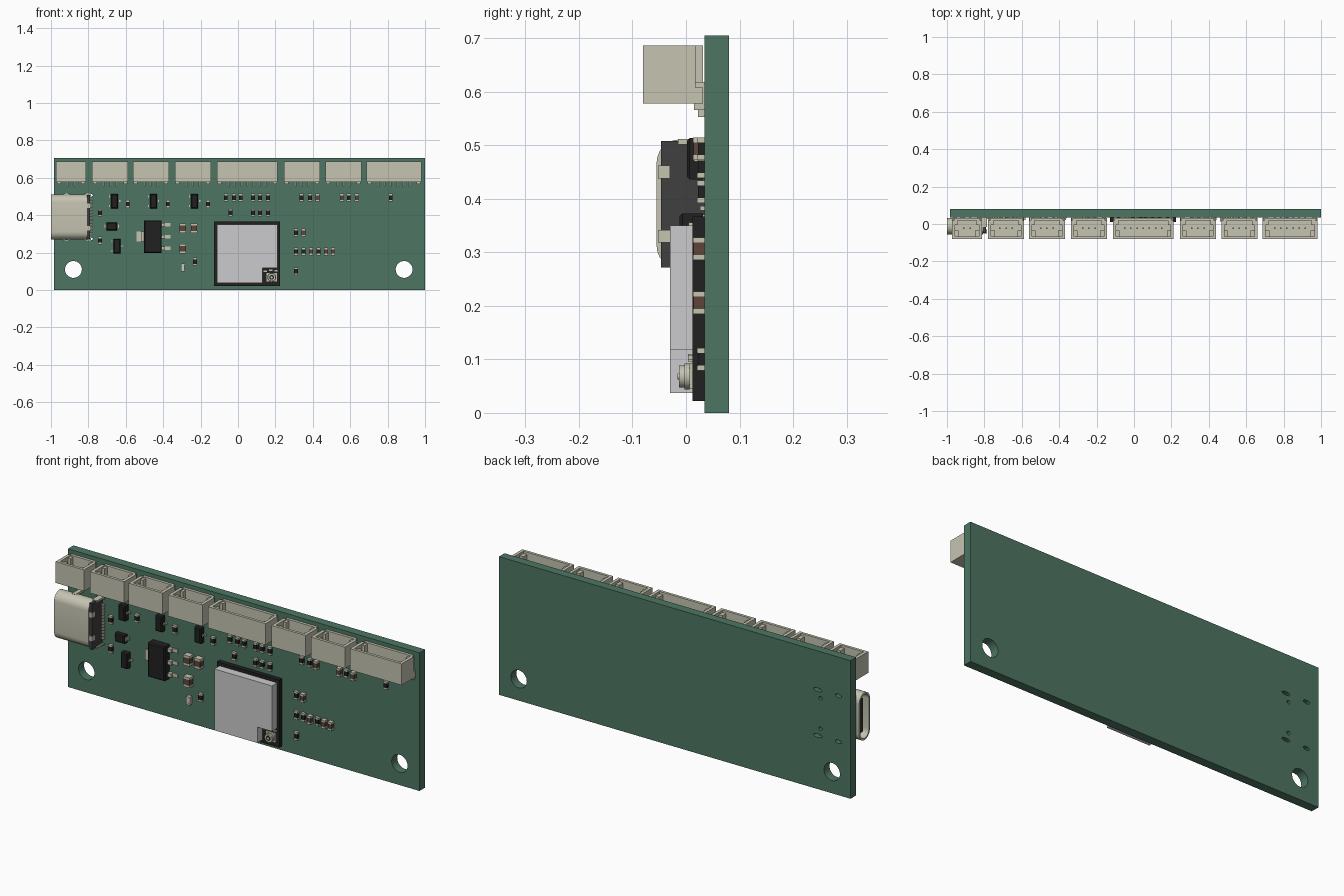
import bpy, bmesh
from math import radians, cos, sin, pi
from mathutils import Matrix, Vector

cube = bpy.data.objects.get("Cube")
if cube:
    bpy.data.objects.remove(cube, do_unlink=True)


def material(name, rgb):
    m = bpy.data.materials.new(name)
    m.use_nodes = True
    m.diffuse_color = (*rgb, 1)
    m.node_tree.nodes["Principled BSDF"].inputs["Base Color"].default_value = (*rgb, 1)
    return m


MATS = {
    "green": material("board green", (0.075, 0.18, 0.125)),
    "beige": material("warm beige", (0.56, 0.55, 0.44)),
    "black": material("chip black", (0.015, 0.015, 0.015)),
    "dark": material("dark grey plastic", (0.05, 0.05, 0.05)),
    "silver": material("shield silver", (0.6, 0.6, 0.61)),
    "brown": material("ceramic brown", (0.11, 0.06, 0.042)),
}
KEYS = list(MATS)
FACE = 0.035    # board front face


def finish(name, bm, smooth=False):
    bmesh.ops.recalc_face_normals(bm, faces=bm.faces)
    mesh = bpy.data.meshes.new(name)
    bm.to_mesh(mesh)
    bm.free()
    for m in MATS.values():
        mesh.materials.append(m)
    if smooth:
        mesh.shade_smooth()
        mesh.set_sharp_from_angle(angle=radians(35))
    ob = bpy.data.objects.new(name, mesh)
    bpy.context.collection.objects.link(ob)
    return ob


def paint(verts, key):
    for f in {f for v in verts for f in v.link_faces}:
        f.material_index = KEYS.index(key)


def add_box(bm, key, x0, x1, y0, y1, z0, z1):
    mid = Vector((x0 + x1, y0 + y1, z0 + z1)) / 2
    size = Vector((x1 - x0, y1 - y0, z1 - z0))
    mat = Matrix.Translation(mid) @ Matrix.Diagonal((*size, 1))
    paint(bmesh.ops.create_cube(bm, size=1, matrix=mat)["verts"], key)


def add_disc(bm, key, x, z, rx, rz, y0, y1, sides=32):
    mat = (Matrix.Translation((x, (y0 + y1) / 2, z)) @ Matrix.Diagonal((rx, 1, rz, 1))
           @ Matrix.Rotation(pi / 2, 4, 'X'))
    paint(bmesh.ops.create_cone(bm, cap_ends=True, segments=sides, radius1=1, radius2=1,
                                depth=y1 - y0, matrix=mat)["verts"], key)


def add_prism(bm, key, points, move):
    face = bm.faces.new([bm.verts.new(p) for p in points])
    new = bmesh.ops.extrude_face_region(bm, geom=[face])["geom"]
    verts = [g for g in new if isinstance(g, bmesh.types.BMVert)]
    bmesh.ops.translate(bm, verts=verts, vec=move)
    paint(verts + list(face.verts), key)


# Board with mounting holes and socket slots
USB_Z = 0.39
bm = bmesh.new()
add_box(bm, "green", -0.985, 1, FACE, 0.08, 0, 0.705)
board = finish("circuit_board", bm)
bm = bmesh.new()
for x in (-0.88, 0.888):
    add_disc(bm, "green", x, 0.11, 0.045, 0.045, 0, 0.12)
for side in (-1, 1):
    add_disc(bm, "green", -0.80, USB_Z + side * 0.117, 0.024, 0.009, 0, 0.12, 20)
    add_disc(bm, "green", -0.917, USB_Z + side * 0.117, 0.018, 0.009, 0, 0.12, 20)
    add_disc(bm, "green", -0.815, USB_Z + side * 0.078, 0.009, 0.009, 0, 0.12, 16)
cutter = finish("hole_cutter", bm)
cutter.hide_render = True
mod = board.modifiers.new("holes", 'BOOLEAN')
mod.operation = 'DIFFERENCE'
mod.solver = 'EXACT'
mod.object = cutter
bpy.context.view_layer.objects.active = board
bpy.ops.object.modifier_apply(modifier=mod.name)
bpy.data.objects.remove(cutter, do_unlink=True)
board.data.shade_smooth()
board.data.set_sharp_from_angle(angle=radians(35))


# Row of open-topped wire connectors
def connector(name, x0, x1, pins):
    bm = bmesh.new()
    bot, top, front = 0.578, 0.687, -0.08
    mid = (x0 + x1) / 2
    add_box(bm, "beige", x0, x1, front, FACE - 0.003, bot, bot + 0.03)
    add_box(bm, "beige", x0, x1, front, front + 0.014, bot + 0.03, top)
    add_box(bm, "beige", x0 + 0.01, x1 - 0.01, 0.018, FACE - 0.003, bot + 0.03, top)
    for s, edge in ((1, x0), (-1, x1)):
        def span(a, b):
            return sorted((edge + s * a, edge + s * b))
        add_box(bm, "beige", *span(0, 0.016), front + 0.014, 0.018, bot + 0.03, top)
        # inner keying ribs and solder tabs
        add_box(bm, "beige", *span(0.016, 0.036), front + 0.014, -0.035, bot + 0.03, top - 0.012)
        add_box(bm, "beige", *span(0.016, 0.03), -0.005, 0.018, bot + 0.03, top - 0.006)
        add_box(bm, "beige", *span(0.004, 0.026), 0.015, FACE, bot - 0.012, bot + 0.04)
    for i in range(pins):
        x = mid + (i - (pins - 1) / 2) * 0.033
        add_box(bm, "beige", x - 0.004, x + 0.004, 0.022, FACE, 0.553, bot)
        add_box(bm, "beige", x - 0.004, x + 0.004, -0.028, -0.02, bot + 0.03, 0.66)
    finish(name, bm)


STARTS = [(-0.973, 2), (-0.78, 3), (-0.562, 3), (-0.338, 3),
          (-0.113, 7), (0.245, 3), (0.467, 3), (0.688, 6)]
for n, (x, pins) in enumerate(STARTS):
    connector(f"wire_connector_{n + 1}", x, x + 0.16 + (pins - 2) * 0.033, pins)


# Charging socket: rounded hollow shell, plastic core and tongue
def stadium(x, r, half):
    pts = []
    for i in range(26):
        a = pi * (i if i < 13 else i - 1) / 12
        off = half if i < 13 else -half
        pts.append((x, -0.0115 + r * cos(a), USB_Z + off + r * sin(a)))
    return pts


bm = bmesh.new()
R, HALF = 0.0435, 0.0775
loops = [[bm.verts.new(p) for p in stadium(x, r, HALF)]
         for x, r in ((-0.806, R), (-1.0, R), (-1.0, R - 0.009), (-0.806, R - 0.009))]
for k in range(4):
    a, b = loops[k], loops[(k + 1) % 4]
    for i in range(26):
        j = (i + 1) % 26
        bm.faces.new((a[i], a[j], b[j], b[i]))
paint([v for l in loops for v in l], "beige")
finish("socket_shell", bm, True)

bm = bmesh.new()
add_prism(bm, "dark", stadium(-0.86, R - 0.009, HALF), (0.055, 0, 0))
add_box(bm, "dark", -0.806, -0.79, -0.047, FACE, USB_Z - 0.118, USB_Z + 0.118)
add_box(bm, "dark", -0.985, -0.86, -0.02, -0.003, USB_Z - 0.085, USB_Z + 0.085)
finish("socket_core", bm)

bm = bmesh.new()
for s in (-1, 1):
    z = USB_Z + s * 0.117
    for x, w in ((-0.80, 0.015), (-0.917, 0.011)):
        add_box(bm, "beige", x - w, x + w, -0.015, 0.062, z - 0.005, z + 0.005)
    z = USB_Z + s * 0.06
    add_box(bm, "beige", -0.81, -0.787, -0.052, -0.03, z - 0.012, z + 0.012)
for i in range(12):
    z = USB_Z + (i - 5.5) * 0.0155
    add_box(bm, "beige", -0.792, -0.776, 0.026, FACE, z - 0.004, z + 0.004)
finish("socket_legs", bm)

# Radio module: carrier, notched shield and antenna jack
bm = bmesh.new()
add_box(bm, "black", -0.127, 0.225, 0.012, FACE, 0.022, 0.367)
finish("module_carrier", bm)
bm = bmesh.new()
outline = [(-0.113, 0.037), (0.13, 0.037), (0.13, 0.118), (0.212, 0.118), (0.212, 0.35), (-0.113, 0.35)]
add_prism(bm, "silver", [(x, -0.03, z) for x, z in outline], (0, 0.042, 0))
finish("module_shield", bm)
bm = bmesh.new()
add_box(bm, "beige", 0.152, 0.208, 0.007, 0.012, 0.045, 0.092)
add_disc(bm, "beige", 0.18, 0.068, 0.024, 0.024, -0.003, 0.007)
add_disc(bm, "beige", 0.18, 0.068, 0.021, 0.021, -0.013, -0.003)
add_disc(bm, "black", 0.18, 0.068, 0.013, 0.013, -0.0135, -0.012)
add_disc(bm, "beige", 0.18, 0.068, 0.006, 0.006, -0.016, -0.012, 12)
for x, z in ((0.145, 0.1), (0.175, 0.106), (0.203, 0.104)):
    add_box(bm, "beige", x - 0.009, x + 0.009, 0.004, 0.012, z - 0.004, z + 0.004)
finish("antenna_jack", bm, True)


# Chamfered black chip bodies with metal legs
def chip(name, x, z, w, h, y, legs):
    bm = bmesh.new()
    add_box(bm, "black", x - w / 2, x + w / 2, y, FACE - 0.003, z - h / 2, z + h / 2)
    edges = [e for e in bm.edges if all(v.co.y < y + 0.001 for v in e.verts)]
    bmesh.ops.bevel(bm, geom=edges, offset=0.005, segments=1, affect='EDGES')
    for f in bm.faces:
        f.material_index = KEYS.index("black")
    for s, dz, length, width in legs:
        a, b = sorted((x + s * (w / 2 - 0.003), x + s * (w / 2 + length)))
        end = x + s * (w / 2 + length * 0.4)
        add_box(bm, "beige", a, b, FACE - 0.006, FACE, z + dz - width / 2, z + dz + width / 2)
        add_box(bm, "beige", *sorted((x + s * (w / 2 - 0.003), end)), FACE - 0.02, FACE,
                z + dz - width / 2, z + dz + width / 2)
    finish(name, bm)


chip("voltage_regulator", -0.455, 0.286, 0.094, 0.174, -0.012,
     [(-1, 0, 0.042, 0.055)] + [(1, d, 0.046, 0.019) for d in (-0.063, 0, 0.063)])
for n, (x, z) in enumerate([(-0.66, 0.475), (-0.452, 0.475), (-0.232, 0.475), (-0.647, 0.235)]):
    chip(f"transistor_{n + 1}", x, z, 0.037, 0.078, 0.002,
         [(-1, 0.026, 0.012, 0.01), (-1, -0.026, 0.012, 0.01), (1, 0, 0.012, 0.01)])
chip("diode", -0.675, 0.34, 0.055, 0.042, 0.005, [(-1, 0, 0.012, 0.018), (1, 0, 0.012, 0.018)])


# Small surface parts: coloured middle, metal end caps
def passive(name, key, x, z, w, h, depth):
    bm = bmesh.new()
    cap = h * 0.22
    y = FACE - depth
    add_box(bm, key, x - w / 2 + 0.001, x + w / 2 - 0.001, y + 0.001, FACE, z - h / 2 + cap, z + h / 2 - cap)
    for s in (-1, 1):
        e = z + s * h / 2
        add_box(bm, "beige", x - w / 2, x + w / 2, y, FACE, *sorted((e, e - s * cap)))
    finish(name, bm)


# rows: height, resistor positions, capacitor positions
ROWS = [
    (0.494, [-0.065, -0.022, 0.015, 0.08, 0.117, 0.16, 0.34, 0.385, 0.592, 0.816], [0.425, 0.555, 0.635]),
    (0.46, [-0.59, -0.375, -0.16], []),
    (0.413, [-0.738, -0.04, 0.08, 0.117, 0.16], []),
    (0.307, [0.31], [0.35]),
    (0.265, [-0.738], []),
    (0.206, [0.31, 0.35, 0.43], [0.39, 0.47, 0.507]),
    (0.152, [-0.23], []),
    (0.1, [0.31], []),
]
for r, (z, resistors, capacitors) in enumerate(ROWS):
    for i, x in enumerate(resistors):
        passive(f"resistor_{r + 1}_{i + 1}", "black", x, z, 0.022, 0.042, 0.014)
    for i, x in enumerate(capacitors):
        passive(f"capacitor_{r + 1}_{i + 1}", "brown", x, z, 0.022, 0.042, 0.022)
for i, (x, z) in enumerate([(-0.295, 0.33), (-0.235, 0.33), (-0.295, 0.22)]):
    passive(f"large_capacitor_{i + 1}", "brown", x, z, 0.036, 0.052, 0.03)
passive("indicator_light", "silver", -0.295, 0.12, 0.022, 0.042, 0.018)
